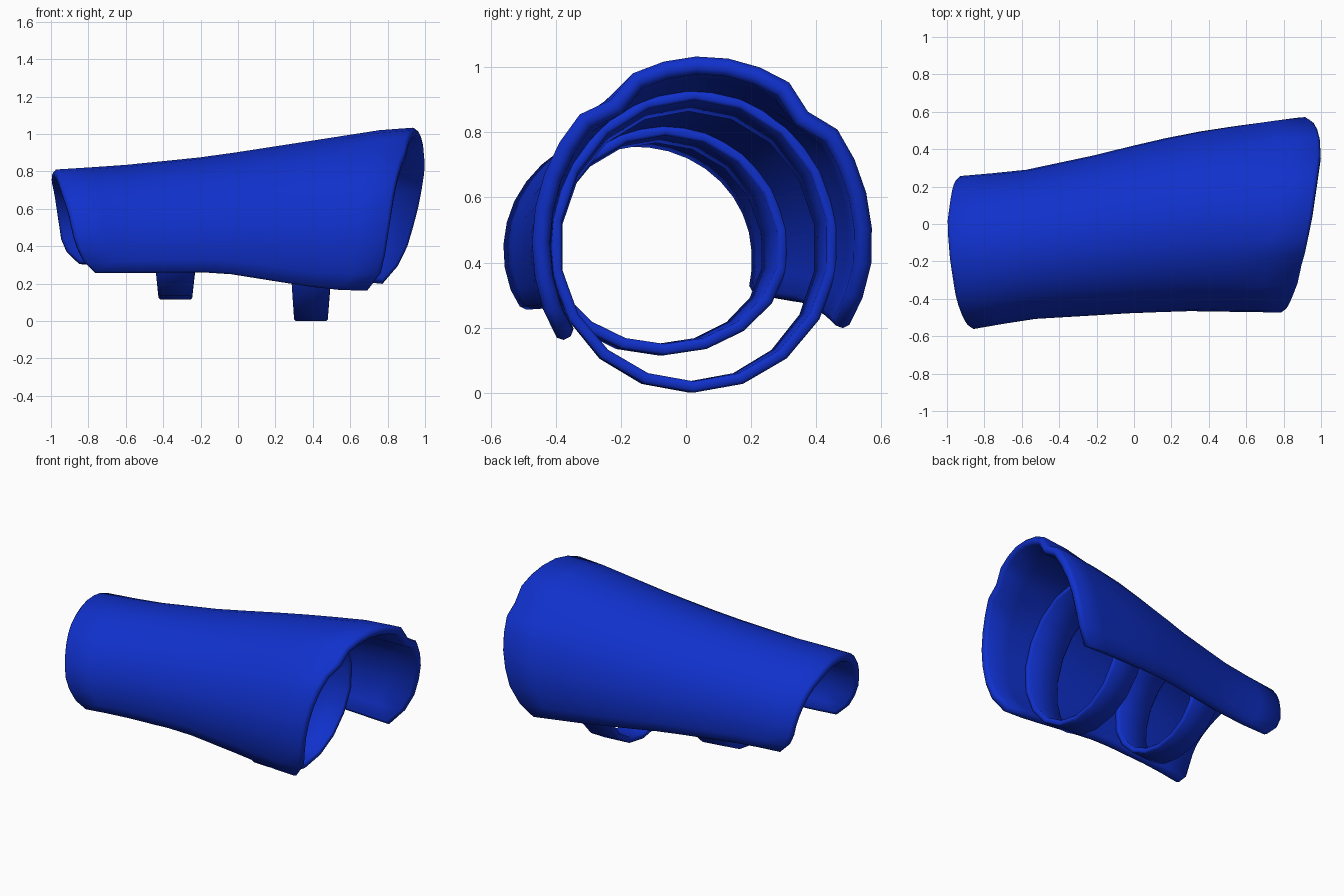
import bpy, bmesh
from math import sin, cos, asin, pi, radians

cube = bpy.data.objects.get("Cube")
if cube:
    bpy.data.objects.remove(cube)

blue = bpy.data.materials.new("deep_blue")
blue.use_nodes = True
colour = (0.005, 0.03, 0.6, 1)
blue.diffuse_color = colour
blue.node_tree.nodes["Principled BSDF"].inputs["Base Color"].default_value = colour


def ramp(points, v):
    """Piecewise linear lookup in a short list of (position, value)."""
    if v <= points[0][0]:
        return points[0][1]
    for (a, p), (b, q) in zip(points, points[1:]):
        if v <= b:
            return p + (q - p) * (v - a) / (b - a)
    return points[-1][1]


# Outline of the sleeve along its length
FRONT = [(-0.9, -0.57), (-0.55, -0.51), (0, -0.477), (0.3, -0.466), (0.9, -0.475)]
BACK = [(-0.95, 0.255), (-0.6, 0.285), (-0.2, 0.37), (0.1, 0.445), (0.4, 0.505), (0.9, 0.575)]
TOP = [(-0.97, 0.81), (-0.6, 0.835), (-0.15, 0.88), (0.3, 0.95), (0.75, 1.02), (0.95, 1.035)]
MIDDLE = [(-0.9, 0.42), (0.9, 0.46)]
FRONT_EDGE = [(-0.76, 0.25), (-0.1, 0.255), (0.3, 0.19), (0.5, 0.16), (0.7, 0.155)]
BACK_EDGE = [(-0.85, 0.3), (0, 0.27), (0.4, 0.23), (0.8, 0.19)]
# Slanted, rounded ends, from the front edge over the top to the back edge
SMALL_END = [(0, -0.76), (0.05, -0.83), (0.12, -0.87), (0.22, -0.9), (0.35, -0.95),
             (0.5, -0.985), (0.62, -1), (0.8, -0.97), (0.94, -0.94), (1, -0.85)]
LARGE_END = [(0, 0.69), (0.05, 0.77), (0.1, 0.79), (0.25, 0.84), (0.35, 0.89), (0.5, 0.95),
             (0.62, 0.985), (0.7, 1), (0.8, 0.97), (0.9, 0.91), (0.95, 0.86), (1, 0.77)]


def section(x):
    """Centre y, centre z, half width and height of the sleeve at x."""
    f, b, m = ramp(FRONT, x), ramp(BACK, x), ramp(MIDDLE, x)
    return (f + b) / 2, m, (b - f) / 2, ramp(TOP, x) - m


def build(name, rows, closed, thickness, bevel):
    """Skin a grid of points, thicken it inward and soften its rim."""
    bm = bmesh.new()
    grid = [[bm.verts.new(p) for p in row] for row in rows]
    count = len(grid[0])
    for a, b in zip(grid, grid[1:]):
        for j in range(count if closed else count - 1):
            k = (j + 1) % count
            bm.faces.new((a[j], b[j], b[k], a[k]))
    mesh = bpy.data.meshes.new(name)
    bm.to_mesh(mesh)
    bm.free()
    mesh.materials.append(blue)
    obj = bpy.data.objects.new(name, mesh)
    bpy.context.collection.objects.link(obj)
    bpy.ops.object.select_all(action="DESELECT")
    obj.select_set(True)
    bpy.context.view_layer.objects.active = obj
    solid = obj.modifiers.new("thickness", "SOLIDIFY")
    solid.thickness = thickness
    solid.offset = -1
    soft = obj.modifiers.new("soft_rim", "BEVEL")
    soft.width = bevel
    soft.segments = 1
    soft.limit_method = "ANGLE"
    soft.angle_limit = radians(60)
    for modifier in ("thickness", "soft_rim"):
        bpy.ops.object.modifier_apply(modifier=modifier)
    bpy.ops.object.shade_smooth_by_angle(angle=radians(50))


# Open sleeve, with two short grooves running in from the large end
COLUMNS, ROWS = 22, 10
GROOVES = (8, 15)
rows = []
for i in range(ROWS + 1):
    row = []
    for j in range(COLUMNS + 1):
        t = j / COLUMNS
        start, end = ramp(SMALL_END, t), ramp(LARGE_END, t)
        x = start + (end - start) * i / ROWS
        cy, cz, ry, rz = section(x)
        low = asin((ramp(FRONT_EDGE, x) - cz) / rz)
        high = pi - asin((ramp(BACK_EDGE, x) - cz) / rz)
        angle = low + (high - low) * t
        if j in GROOVES:
            dip = ramp([(0.55, 0), (0.9, 0.035)], x)
            ry, rz = ry - dip, rz - dip
        row.append((x, cy - ry * cos(angle), cz + rz * sin(angle)))
    rows.append(row)
build("sleeve", rows, False, 0.055, 0.016)


# Strap loops lining the sleeve and closing it underneath
def strap(name, centre, bottom):
    sides, inset = 18, 0.047
    rows = []
    for side in (-1, 1):
        row = []
        for j in range(sides):
            angle = 2 * pi * (j + 0.5) / sides
            half = 0.12 + 0.03 * min(0, sin(angle))
            x = centre + side * half
            cy, cz, ry, rz = section(x)
            height = rz - inset if sin(angle) > 0 else cz - bottom
            row.append((x, cy - (ry - inset) * cos(angle), cz + height * sin(angle)))
        rows.append(row)
    build(name, rows, True, 0.035, 0.008)


strap("small_strap", -0.335, 0.115)
strap("large_strap", 0.39, 0)
